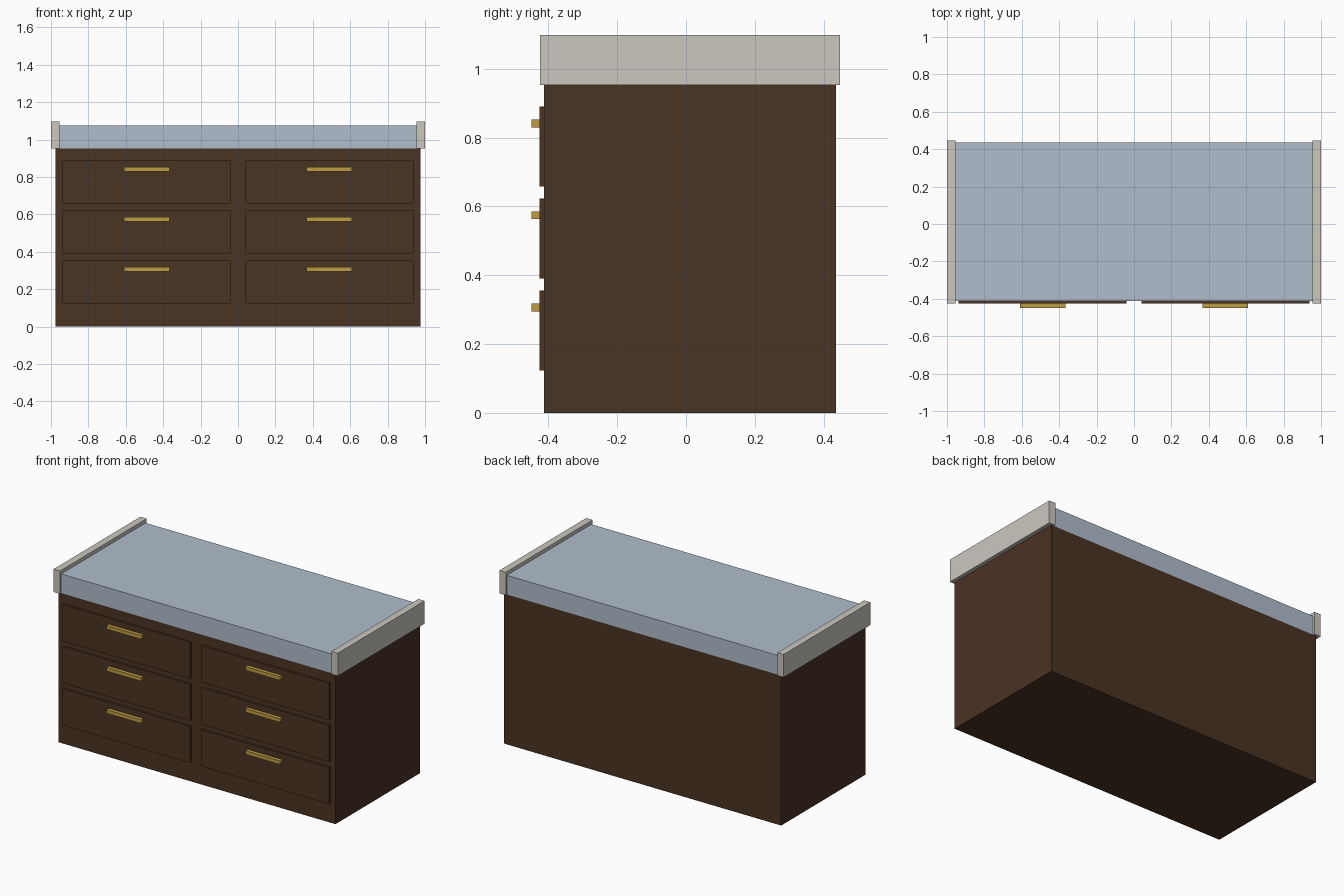
import bpy

if "Cube" in bpy.data.objects:
    bpy.data.objects.remove(bpy.data.objects["Cube"])


def material(name, rgb):
    # sRGB 0-255 to linear
    m = bpy.data.materials.new(name)
    lin = [(c / 255 / 12.92) if c < 11 else ((c / 255 + 0.055) / 1.055) ** 2.4 for c in rgb]
    m.diffuse_color = (*lin, 1)
    m.use_nodes = True
    m.node_tree.nodes["Principled BSDF"].inputs["Base Color"].default_value = m.diffuse_color
    return m


wood = material("dark wood", (74, 51, 35))
cushion = material("pale blue", (176, 190, 204))
trim = material("pale stone", (203, 199, 191))
brass = material("brass", (190, 156, 68))


def box(name, x, y, z, mat):
    """Box from (min, max) ranges on each axis."""
    mid = [(a + b) / 2 for a, b in (x, y, z)]
    bpy.ops.mesh.primitive_cube_add(size=1, location=mid)
    o = bpy.context.object
    o.name = name
    o.scale = [b - a for a, b in (x, y, z)]
    bpy.ops.object.transform_apply(location=False, rotation=False, scale=True)
    o.data.materials.append(mat)
    return o


# Cabinet and top pad
box("cabinet_body", (-0.975, 0.975), (-0.413, 0.436), (0, 0.953), wood)
box("top_pad", (-0.955, 0.955), (-0.413, 0.436), (0.953, 1.075), cushion)

for side, s in (("left", -1), ("right", 1)):
    # End rails
    box(f"{side}_end_rail", sorted((s * 0.955, s * 1.0)), (-0.425, 0.447), (0.953, 1.098), trim)
    # Drawer fronts with bar handles
    for i, z in enumerate((0.123, 0.391, 0.658)):
        box(f"{side}_drawer_{i + 1}", sorted((s * 0.039, s * 0.939)),
            (-0.426, -0.413), (z, z + 0.232), wood)
        box(f"{side}_handle_{i + 1}", sorted((s * 0.366, s * 0.61)),
            (-0.449, -0.426), (z + 0.172, z + 0.195), brass)
